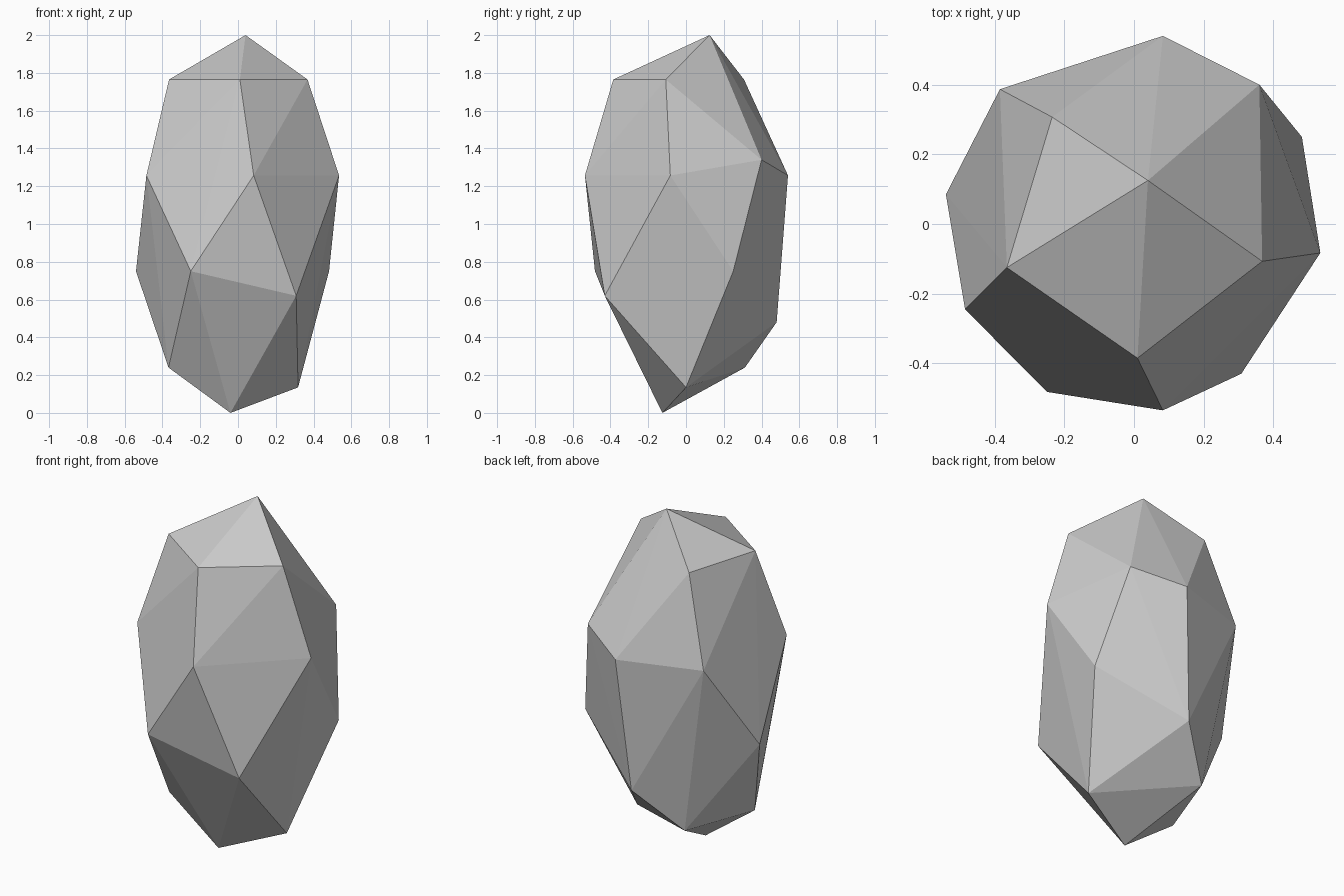
import bpy, bmesh

# Corner points of the faceted rock, grouped by height
levels = [
    (2.00, [(0.04, 0.125)]),
    (1.765, [(0.01, -0.385), (0.368, -0.107), (-0.365, -0.125), (-0.235, 0.307)]),
    (1.34, [(0.36, 0.40)]),
    (1.257, [(0.535, -0.083), (0.083, -0.535), (-0.485, -0.245), (-0.385, 0.387), (0.083, 0.54)]),
    (0.75, [(-0.54, 0.085), (-0.25, -0.482), (0.482, 0.25)]),
    (0.62, [(0.308, -0.43)]),
    (0.48, [(0.02, 0.48)]),
    (0.24, [(-0.368, -0.115), (-0.21, 0.312)]),
    (0.135, [(0.318, 0.0)]),
    (0.00, [(-0.04, -0.125)]),
]

# Rock: flat-faced convex hull around the corners
bm = bmesh.new()
for z, points in levels:
    for x, y in points:
        bm.verts.new((x, y, z))
bmesh.ops.convex_hull(bm, input=bm.verts[:])
bmesh.ops.recalc_face_normals(bm, faces=bm.faces[:])
mesh = bpy.data.meshes.new("rock")
bm.to_mesh(mesh)
bm.free()
rock = bpy.data.objects.new("rock", mesh)
bpy.context.collection.objects.link(rock)
